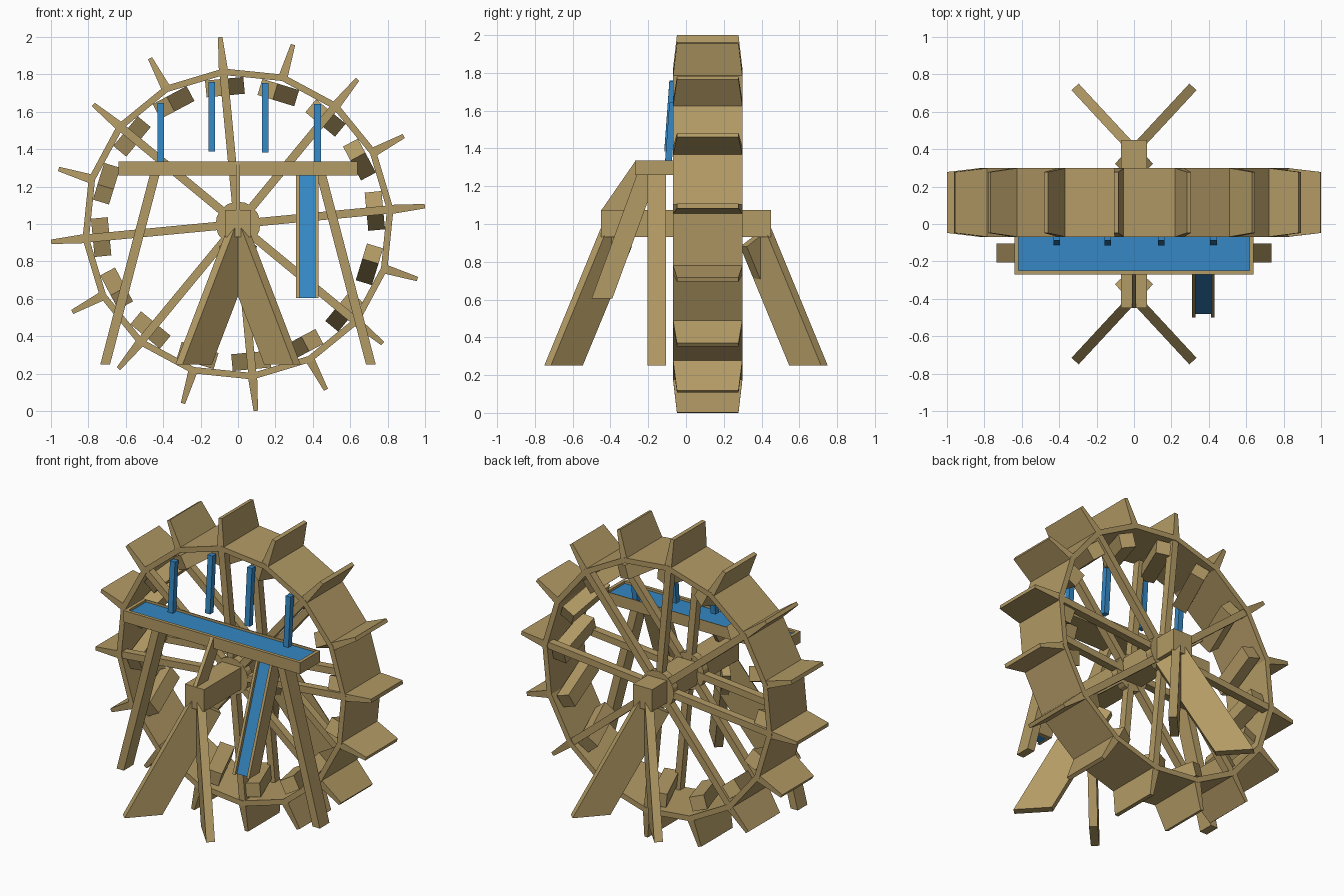
import bpy, bmesh, math
from mathutils import Vector

if "Cube" in bpy.data.objects:
    bpy.data.objects.remove(bpy.data.objects["Cube"])


def material(name, rgb):
    m = bpy.data.materials.new(name)
    m.diffuse_color = (*rgb, 1)
    m.use_nodes = True
    m.node_tree.nodes["Principled BSDF"].inputs["Base Color"].default_value = m.diffuse_color
    return m


WOOD = material("wood", (0.45, 0.325, 0.13))
WATER = material("water", (0.035, 0.245, 0.55))


def build(name, lofts, mat=WOOD, closed=False):
    """Each loft is a list of cross-sections joined in order; capped, or closed into a ring."""
    bm = bmesh.new()
    for sections in lofts:
        rows = [[bm.verts.new(p) for p in s] for s in sections]
        n = len(rows[0])
        for i in range(len(rows) if closed else len(rows) - 1):
            a, b = rows[i], rows[(i + 1) % len(rows)]
            for k in range(n):
                bm.faces.new((a[k], a[(k + 1) % n], b[(k + 1) % n], b[k]))
        if not closed:
            bm.faces.new(rows[0])
            bm.faces.new(rows[-1])
    bmesh.ops.recalc_face_normals(bm, faces=bm.faces)
    me = bpy.data.meshes.new(name)
    bm.to_mesh(me)
    bm.free()
    me.materials.append(mat)
    ob = bpy.data.objects.new(name, me)
    bpy.context.collection.objects.link(ob)
    return ob


def box(x0, x1, y0, y1, z0, z1):
    return [[(x, y0, z0), (x, y1, z0), (x, y1, z1), (x, y0, z1)] for x in (x0, x1)]


def side_plate(x0, x1, profile):
    """Extrude a (y, z) profile along x."""
    return [[(x, y, z) for y, z in profile] for x in (x0, x1)]


# Wheel frame
SIDES = 16
START = math.radians(5.45)
Y0, Y1 = -0.07, 0.30
YM = (Y0 + Y1) / 2
HUB = 1.0


def polar(t, r, tang=0.0, y=0.0):
    c, s = math.cos(t), math.sin(t)
    return Vector((r * c - tang * s, y, HUB + r * s + tang * c))


def cross(t, r, half_t, ya, yb):
    return [polar(t, r, -half_t, ya), polar(t, r, half_t, ya),
            polar(t, r, half_t, yb), polar(t, r, -half_t, yb)]


angles = [START + i * math.tau / SIDES for i in range(SIDES)]

# Rim band
build("rim", [[[polar(t, 0.835, 0, Y0), polar(t, 0.835, 0, Y1),
                polar(t, 0.80, 0, Y1), polar(t, 0.80, 0, Y0)] for t in angles]], closed=True)

# Tapered paddles
build("paddles", [[cross(t, 0.815, 0.025, Y0, Y1),
                   cross(t, 1.0035, 0.012, Y0 + 0.022, Y1 - 0.022)] for t in angles])

# Paired spokes, on both edges of the rim
build("spokes", [[cross(t, 0.03, 0.022, ya, ya + 0.05), cross(t, 0.805, 0.022, ya, ya + 0.05)]
                 for t in angles[::2] for ya in (Y0 + 0.005, Y1 - 0.055)])

# Hub discs
build("hub_discs", [[[polar(t, 0.12, 0, y) for t in angles] for y in (ya, ya + 0.05)]
                    for ya in (Y0 + 0.003, Y1 - 0.053)])

# Skewed buckets inside the rim
SKEW = math.radians(22)


def bucket(t):
    out = Vector((math.cos(t), 0, math.sin(t)))
    tan = Vector((-math.sin(t), 0, math.cos(t)))
    fwd = Vector((0, -1, 0))
    along = fwd * math.cos(SKEW) + tan * math.sin(SKEW)
    across = tan * math.cos(SKEW) - fwd * math.sin(SKEW)
    mid = polar(t, 0.735, 0, YM)
    return [[mid + along * e * 0.16 + across * a * 0.046 + out * r * 0.045
             for a, r in ((-1, -1), (1, -1), (1, 1), (-1, 1))] for e in (-1, 1)]


build("buckets", [bucket(t) for t in angles])

# Axle beam
build("axle", [box(-0.07, 0.07, -0.45, 0.45, 0.93, 1.075)])

# Splayed plank legs under both axle ends
legs = []
for sx in (-1, 1):
    for sy in (-1, 1):
        d = Vector((0.68 * sx, 0.733 * sy, 0))
        n = Vector((-d.y, d.x, 0)) * 0.026
        base = Vector((0.315 * sx, 0.733 * sy, 0))
        prof = [(0, 0.25), (-0.23, 0.25), (-0.585, 0.88), (-0.41, 0.98)]
        legs.append([[base + d * s + n * k + Vector((0, 0, z)) for s, z in prof]
                     for k in (-1, 1)])
build("axle_legs", legs)

# Water trough: floor and four walls
TX, TY0, TY1, TZ0, TZ1, W = 0.64, -0.27, -0.065, 1.26, 1.335, 0.022
build("trough", [box(-TX, TX, TY0, TY1, TZ0, TZ0 + 0.02),
                 box(-TX, TX, TY0, TY0 + W, TZ0, TZ1),
                 box(-TX, TX, TY1 - 0.005, TY1, TZ0, TZ1),
                 box(-TX, -TX + W, TY0, TY1, TZ0, TZ1),
                 box(TX - W, TX, TY0, TY1, TZ0, TZ1)])
build("trough_water", [box(-TX + W, TX - W, TY0 + W, TY1 - 0.005, TZ0 + 0.02, TZ1 - 0.015)], WATER)

# Slanted trough legs
build("trough_legs", [[[(s * (x + w), y, z) for w, y in
                        ((-0.026, -0.205), (0.026, -0.205), (0.026, -0.105), (-0.026, -0.105))]
                       for x, z in ((0.71, 0.25), (0.445, 1.265))] for s in (-1, 1)])

# Brace from the axle to the trough
build("trough_brace", [side_plate(-0.012, 0.012, [(-0.45, 1.07), (-0.27, 1.33),
                                                  (-0.20, 1.27), (-0.33, 1.07)])])

# Outlet chute: two cheeks, a back board and the water in it
def chute_profile(a, b):
    return [(-0.50 + a, 0.605), (-0.50 + b, 0.605), (-0.26 + b, 1.262), (-0.26 + a, 1.262)]


build("chute", [side_plate(0.310, 0.328, chute_profile(0, 0.11)),
                side_plate(0.412, 0.430, chute_profile(0, 0.11)),
                side_plate(0.328, 0.412, chute_profile(0.085, 0.11))])
build("chute_water", [side_plate(0.328, 0.412, chute_profile(0.02, 0.085))], WATER)

# Falling streams, leaning slightly towards the wheel
streams = []
for x, top in ((-0.413, 1.647), (-0.14, 1.76), (0.145, 1.755), (0.425, 1.642)):
    streams.append([[(x + dx, y + dy, z) for dx, dy in
                     ((-0.018, 0), (0.018, 0), (0.018, 0.036), (-0.018, 0.036))]
                    for y, z in ((-0.115, top - 0.372), (-0.088, top))])
build("streams", streams, WATER)
